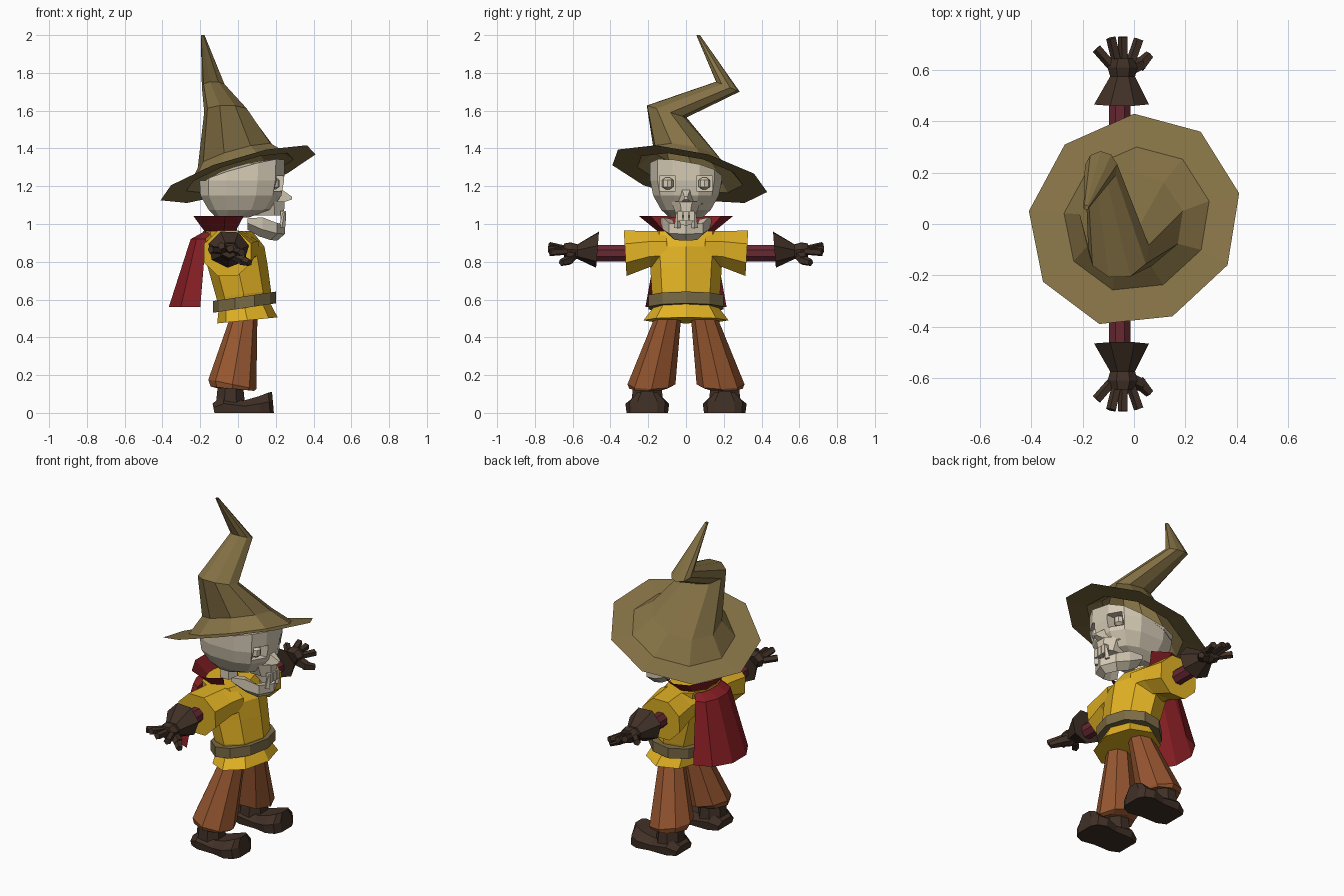
import bpy, bmesh, math
from mathutils import Vector

if "Cube" in bpy.data.objects:
    bpy.data.objects.remove(bpy.data.objects["Cube"])


def material(name, r, g, b):
    def lin(c):
        c /= 255
        return c / 12.92 if c < 0.04 else ((c + 0.055) / 1.055) ** 2.4
    m = bpy.data.materials.new(name)
    m.diffuse_color = (lin(r), lin(g), lin(b), 1)
    m.use_nodes = True
    m.node_tree.nodes["Principled BSDF"].inputs["Base Color"].default_value = m.diffuse_color
    return m


OLIVE = material("olive felt", 134, 115, 70)
BONE = material("bone", 215, 204, 182)
YELLOW = material("yellow cloth", 227, 179, 36)
RED = material("red cloth", 134, 30, 36)
MAROON = material("maroon sleeve", 104, 40, 50)
RUST = material("rust trousers", 150, 86, 48)
DARK = material("dark leather", 64, 48, 38)
BELT = material("belt leather", 124, 108, 70)


def loft(name, rings, mat, closed=True, caps=True):
    """Skin a list of equal-length point rings."""
    bm = bmesh.new()
    vs = [[bm.verts.new(p) for p in r] for r in rings]
    n = len(rings[0])
    for a, b in zip(vs, vs[1:]):
        for i in range(n if closed else n - 1):
            j = (i + 1) % n
            bm.faces.new((a[i], a[j], b[j], b[i]))
    if caps and closed:
        bm.faces.new(vs[0])
        bm.faces.new(vs[-1])
    bmesh.ops.recalc_face_normals(bm, faces=bm.faces)
    me = bpy.data.meshes.new(name)
    bm.to_mesh(me)
    bm.free()
    me.materials.append(mat)
    ob = bpy.data.objects.new(name, me)
    bpy.context.collection.objects.link(ob)
    return ob


def power(v, e):
    return math.copysign(abs(v) ** e, v)


def hring(cx, cy, rx, ry, z, n=8, phase=0, tx=0, ty=0, e=1.0):
    """Horizontal ring; tx and ty tilt it, e below 1 squares it."""
    out = []
    for i in range(n):
        a = math.radians(phase) + 2 * math.pi * i / n
        x = cx + rx * power(math.cos(a), e)
        y = cy + ry * power(math.sin(a), e)
        out.append((x, y, z + tx * x + ty * y))
    return out


def yring(y, cx, cz, rx, rz, n=8, phase=22.5, slant=0):
    """Ring across the y axis."""
    out = []
    for i in range(n):
        a = math.radians(phase) + 2 * math.pi * i / n
        z = rz * math.sin(a)
        out.append((cx + rx * math.cos(a), y + slant * z, cz + z))
    return out


def flip(rings, s):
    return [[(p[0], p[1] * s, p[2]) for p in r] for r in rings]


def tube(p, q, r0, r1, n=5):
    p, q = Vector(p), Vector(q)
    rot = (q - p).to_track_quat('Z', 'Y')
    return [[p0 + rot @ Vector((r * math.cos(2 * math.pi * i / n),
                                r * math.sin(2 * math.pi * i / n), 0)) for i in range(n)]
            for p0, r in ((p, r0), (q, r1))]


def box(name, x0, x1, y0, y1, z0, z1, mat):
    return loft(name, [[(x0, y0, z), (x1, y0, z), (x1, y1, z), (x0, y1, z)] for z in (z0, z1)], mat)


# hat: flat uneven tilted brim, flared crown and crooked point
def tilt(points, z):
    return [(x, y, z + .315 * x - .225 * y) for x, y in points]


rim = [(0, .43), (-.27, .31), (-.41, .05), (-.355, -.225), (-.135, -.39),
       (.15, -.36), (.365, -.16), (.41, .12), (.26, .36)]
loft("hat", [
    tilt(rim, 1.266),
    tilt([(x * .69 + .01, y * .68 + .008) for x, y in rim], 1.27),
    hring(-.01, .012, .205, .19, 1.365, 9, 92, .28, -.19),
    hring(-.06, -.105, .12, .108, 1.565, 9, 92, 0, -.3),
    hring(-.128, .22, .064, .064, 1.82, 9, 92, 0, -.42),
    hring(-.187, .064, .01, .01, 2.0, 9, 92)], OLIVE, caps=False)

# skull with cut eye sockets
skull = loft("skull", [
    hring(-.03, 0, .09, .09, 1.035, 12, 15, e=.8),
    hring(.01, 0, .17, .135, 1.075, 12, 15, e=.75),
    hring(.015, 0, .22, .178, 1.15, 12, 15, e=.75),
    hring(.02, 0, .23, .195, 1.23, 12, 15, e=.75),
    hring(.025, 0, .228, .195, 1.26, 12, 15, .28, -.18, e=.75),
    hring(.01, 0, .15, .13, 1.285, 12, 15, .28, -.18)], BONE)
for s in (1, -1):
    cut = box("socket_cutter", .175, .32, s * .055, s * .14, 1.175, 1.255, BONE)
    cut.hide_render = True
    mod = skull.modifiers.new("socket", 'BOOLEAN')
    mod.object, mod.operation, mod.solver = cut, 'DIFFERENCE', 'EXACT'
    bpy.context.view_layer.objects.active = skull
    bpy.ops.object.modifier_apply(modifier=mod.name)
    bpy.data.objects.remove(cut)
    # eyeball and cheekbone
    loft("eyeball", [hring(.19, s * .097, r, r, 1.215 + z, 8)
                     for z, r in ((-.032, .01), (-.018, .03), (.018, .03), (.032, .01))], BONE)
    loft("cheekbone", tube((.17, s * .06, 1.125), (.08, s * .135, 1.14), .035, .03), BONE)

# nose, upper jaw and teeth
loft("nose", [[(.20, -.03, 1.205), (.20, .03, 1.205), (.20, .045, 1.10), (.20, -.045, 1.10)],
              [(.285, -.008, 1.145), (.285, .008, 1.145), (.285, .01, 1.13), (.285, -.01, 1.13)]], BONE)
loft("upper_jaw", [hring(.16, 0, .09, .055, 1.045, 8, 22.5),
                   hring(.15, 0, .105, .085, 1.12, 8, 22.5)], BONE)
for i in range(-1, 2):
    box("tooth", .225, .253, i * .032 - .014, i * .032 + .014, 1.015, 1.07, BONE)

# lower jaw: a deep swept arch, x, y, top, bottom
side_arch = [(.05, .115, 1.03, .97), (.12, .105, 1.035, .935), (.19, .08, 1.005, .915)]
arch = [(x, -y, t, b) for x, y, t, b in side_arch] + [(.228, 0, .995, .912)] + side_arch[::-1]
jaw = []
for x, y, t, b in arch:
    d = Vector((x - .05, y * 1.1, 0)).normalized() * .02
    jaw.append([(x + d.x, y + d.y, t), (x + d.x, y + d.y, b + .035),
                (x - d.x, y * .75, b), (x - 2 * d.x, y - 2 * d.y, t - .01)])
loft("lower_jaw", jaw, BONE)
for s in (1, -1):
    loft("lower_tooth", tube((.232, s * .045, .98), (.245, s * .045, 1.06), .018, .008, 4), BONE)

# neck
loft("neck", [hring(-.06, 0, .055, .055, z, 6) for z in (.93, 1.06)], BONE)

# tunic body with flared hem
loft("tunic", [
    hring(.05, 0, .16, .225, .485, tx=.1),
    hring(.033, 0, .135, .165, .565, tx=.12),
    hring(.03, 0, .145, .18, .625, tx=.12),
    hring(-.003, 0, .16, .19, .78),
    hring(-.022, 0, .162, .2, .88),
    hring(-.055, 0, .13, .2, .963)], YELLOW)

# belt band
loft("belt", [hring(.035, 0, rx, ry, z, 10, 0, tx=.15) for rx, ry, z in
              ((.15, .18, .55), (.167, .21, .55), (.167, .21, .612), (.15, .18, .612))], BELT)


# upturned collar and cape
def arc(cx, rx, ry, z, a0, n):
    return [(cx + rx * math.cos(a), ry * math.sin(a), z) for a in
            (math.radians(a0 + (360 - 2 * a0) * i / n) for i in range(n + 1))]


loft("collar", [arc(-.08, .09, .13, .945, 50, 7), arc(-.08, .165, .25, 1.042, 48, 7)],
     RED, closed=False)
loft("cape", [arc(-.14, .05, .12, .955, 90, 5), arc(-.17, .085, .15, .92, 90, 5),
              arc(-.2, .175, .215, .56, 90, 5)], RED, closed=False)

for s, side in ((1, "left"), (-1, "right")):
    # short wide flat-topped sleeve, arm
    loft(side + "_sleeve", flip([
        yring(.10, -.03, .87, .15, .10),
        yring(.19, -.04, .868, .14, .103),
        yring(.322, -.055, .845, .135, .13, slant=.06)], s), YELLOW)
    loft(side + "_arm", flip([yring(y, -.055, .845, .045, .047) for y in (.25, .52)], s), MAROON)
    # glove cuff and palm
    loft(side + "_glove", flip([
        yring(.468, -.05, .868, .11, .10, 7, 10, -.08),
        yring(.575, -.045, .855, .05, .04, 7, 10),
        yring(.61, -.045, .857, .06, .05, 7, 10),
        yring(.645, -.045, .86, .045, .04, 7, 10)], s), DARK)
    # fingers fan from the palm
    for x0, x1, y1, z1 in ((-.075, -.145, .685, .865), (-.06, -.088, .725, .885),
                           (-.04, -.042, .73, .87), (-.02, .02, .72, .85)):
        loft(side + "_finger", flip(tube((x0, .605, .858), (x1, y1, z1), .02, .021), s), DARK)
    loft(side + "_thumb", flip(tube((-.03, .6, .84), (.03, .625, .81), .032, .028), s), DARK)
    loft(side + "_thumb_tip", flip(tube((.02, .615, .81), (.062, .66, .795), .028, .019), s), DARK)

    # flared trouser leg, tucked in at the hem
    loft(side + "_trouser_leg", flip([
        hring(.035, .09, .068, .066, .53),
        hring(-.03, .183, .127, .127, .145, tx=-.2),
        hring(-.03, .2, .115, .1, .125, tx=-.1),
        hring(-.03, .205, .075, .075, .13)], s), RUST)

    # boot: ankle and upturned foot
    loft(side + "_boot_ankle", flip([
        hring(-.04, .205, .085, .095, .03, phase=22.5),
        hring(-.04, .205, .072, .08, .15, phase=22.5)], s), DARK)
    loft(side + "_boot_foot", flip([
        [(x + .01 * (1 - t), .205 + w * k, h * t) for k, t in
         ((-1, 0), (-1.05, .55), (-.6, 1), (.6, 1), (1.05, .55), (1, 0))]
        for x, w, h in ((-.135, .07, .05), (-.08, .095, .09), (.03, .095, .065),
                        (.11, .11, .088), (.16, .09, .107), (.18, .05, .112))], s), DARK)
